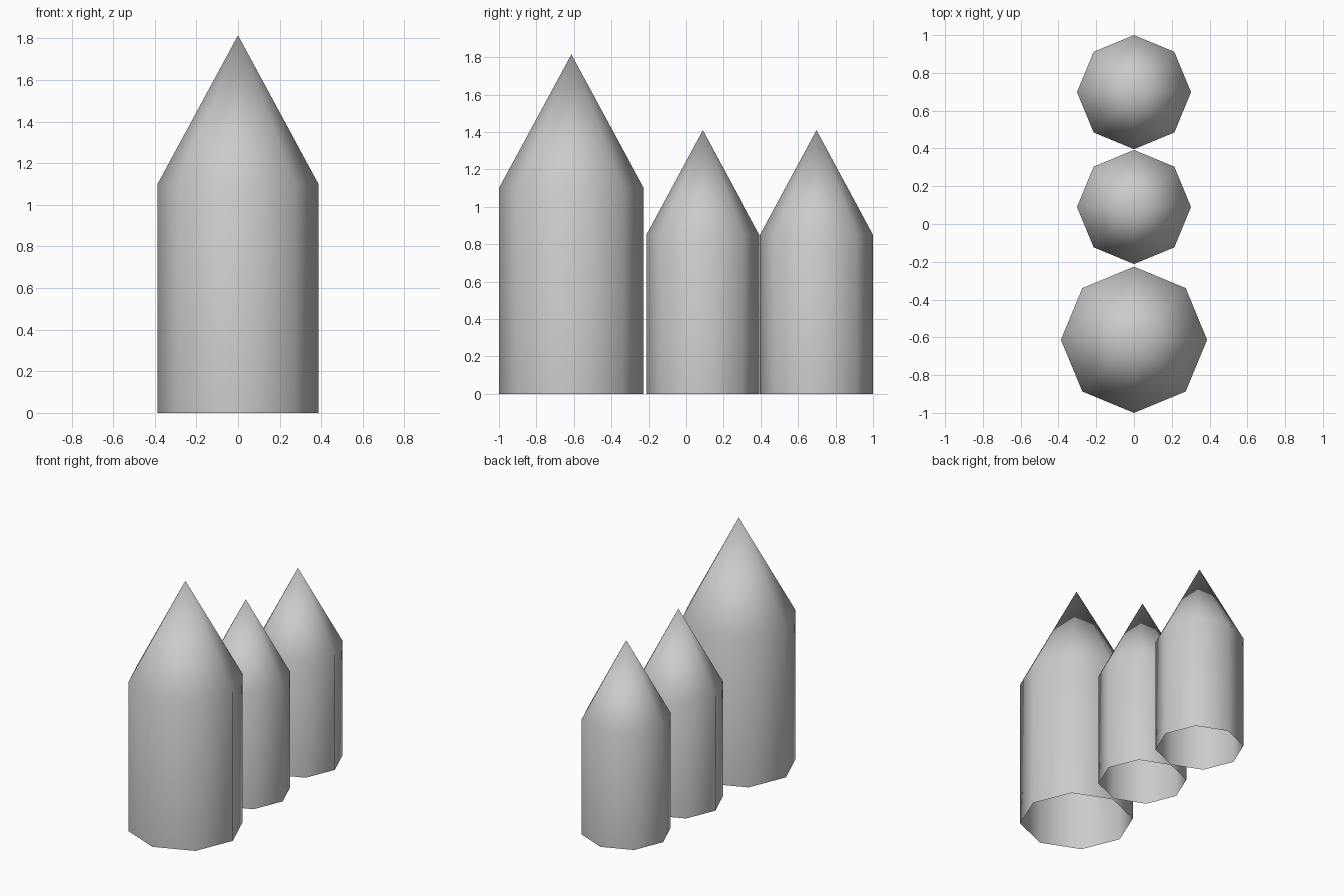
import bpy
import bmesh
from math import cos, sin, pi

cube = bpy.data.objects.get("Cube")
if cube:
    bpy.data.objects.remove(cube, do_unlink=True)

SIDES = 8

grey = bpy.data.materials.new("light_grey")
grey.use_nodes = True
colour = (0.6, 0.6, 0.6, 1.0)
grey.diffuse_color = colour
grey.node_tree.nodes["Principled BSDF"].inputs["Base Color"].default_value = colour


def tower(name, y, radius, shoulder, tip):
    """Octagonal tube, open underneath, with a smooth pointed roof."""
    bm = bmesh.new()

    def ring(z):
        angles = [2 * pi * i / SIDES for i in range(SIDES)]
        return [bm.verts.new((radius * cos(a), radius * sin(a), z)) for a in angles]

    base, eaves = ring(0), ring(shoulder)
    peak = bm.verts.new((0, 0, tip))
    for i in range(SIDES):
        j = (i + 1) % SIDES
        bm.faces.new((base[i], base[j], eaves[j], eaves[i]))  # wall
        bm.faces.new((eaves[i], eaves[j], peak))  # roof
    for face in bm.faces:
        face.smooth = True

    mesh = bpy.data.meshes.new(name)
    bm.to_mesh(mesh)
    bm.free()
    mesh.materials.append(grey)
    obj = bpy.data.objects.new(name, mesh)
    obj.location.y = y
    bpy.context.collection.objects.link(obj)


# One large tower in front, two equal smaller ones behind
tower("front_tower", -0.613, 0.387, 1.10, 1.815)
tower("middle_tower", 0.09, 0.302, 0.85, 1.41)
tower("back_tower", 0.698, 0.302, 0.85, 1.41)
